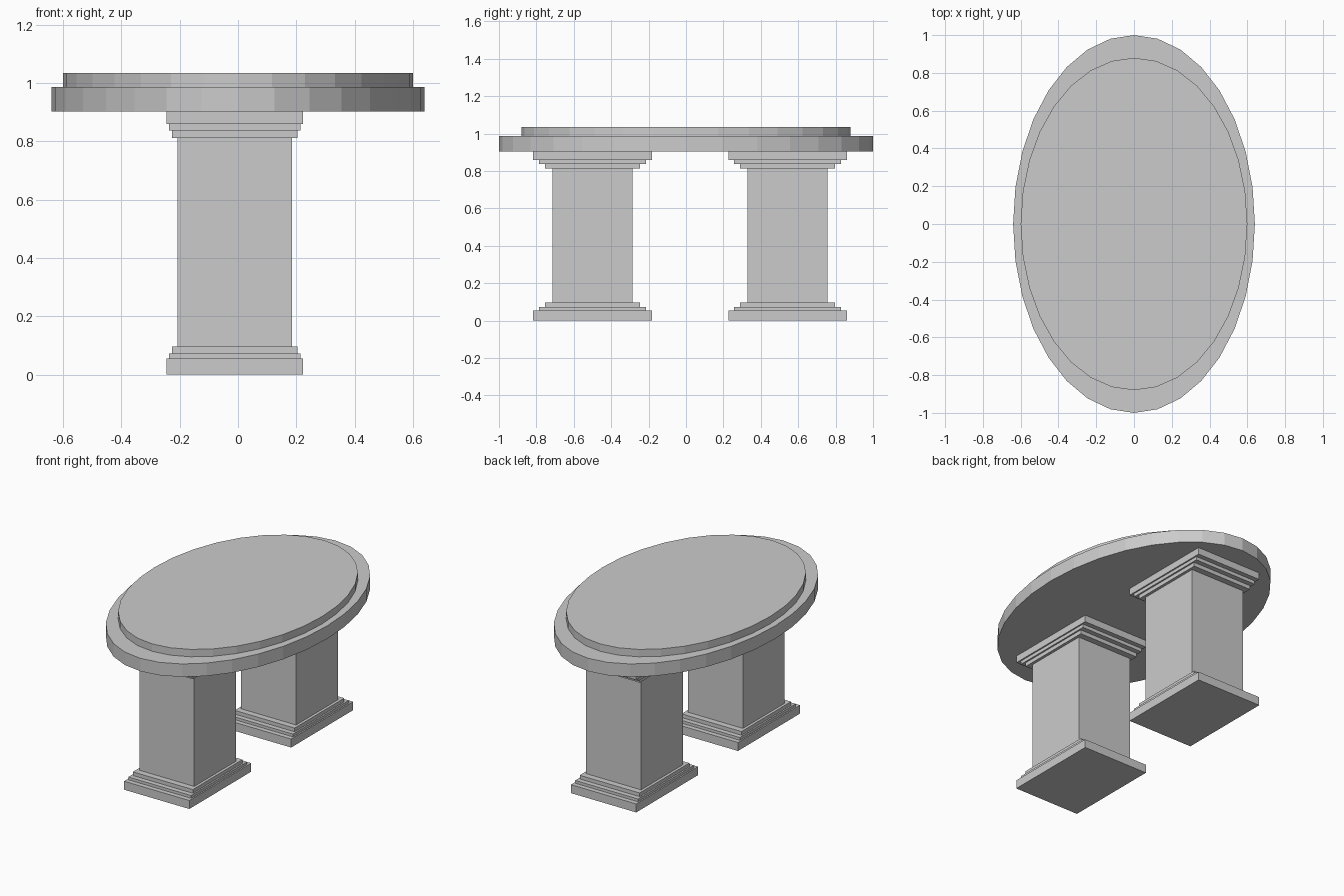
import bpy

cube = bpy.data.objects.get("Cube")
if cube:
    bpy.data.objects.remove(cube, do_unlink=True)

stone = bpy.data.materials.new("grey_stone")
stone.use_nodes = True
GREY = (0.6, 0.6, 0.6, 1)
stone.diffuse_color = GREY
stone.node_tree.nodes["Principled BSDF"].inputs["Base Color"].default_value = GREY


def finish(name):
    obj = bpy.context.object
    obj.name = name
    bpy.ops.object.transform_apply(location=False, rotation=False, scale=True)
    obj.data.materials.append(stone)


def block(name, x, y, half_x, half_y, z0, z1):
    bpy.ops.mesh.primitive_cube_add(size=2, location=(x, y, (z0 + z1) / 2))
    bpy.context.object.scale = (half_x, half_y, (z1 - z0) / 2)
    finish(name)


def oval(name, radius_x, radius_y, z0, z1):
    bpy.ops.mesh.primitive_cylinder_add(vertices=32, radius=1, depth=1,
                                        location=(0, 0, (z0 + z1) / 2))
    bpy.context.object.scale = (radius_x, radius_y, z1 - z0)
    finish(name)


# Two-tier oval top
oval("table_slab", 0.64, 1.0, 0.903, 0.987)
oval("table_raised_top", 0.6, 0.88, 0.987, 1.035)

# Stepped pedestals: each tier is half width, half depth, bottom, top
TIERS = {
    "foot_plinth": (0.234, 0.317, 0, 0.055),
    "foot_middle_step": (0.225, 0.286, 0.055, 0.073),
    "foot_upper_step": (0.215, 0.254, 0.073, 0.097),
    "shaft": (0.197, 0.214, 0.097, 0.812),
    "head_lower_step": (0.215, 0.254, 0.812, 0.837),
    "head_middle_step": (0.225, 0.286, 0.837, 0.859),
    "head_plate": (0.234, 0.317, 0.859, 0.903),
}
for side, y in (("front", -0.5), ("back", 0.543)):
    for tier, size in TIERS.items():
        block(f"{side}_{tier}", -0.011, y, *size)
